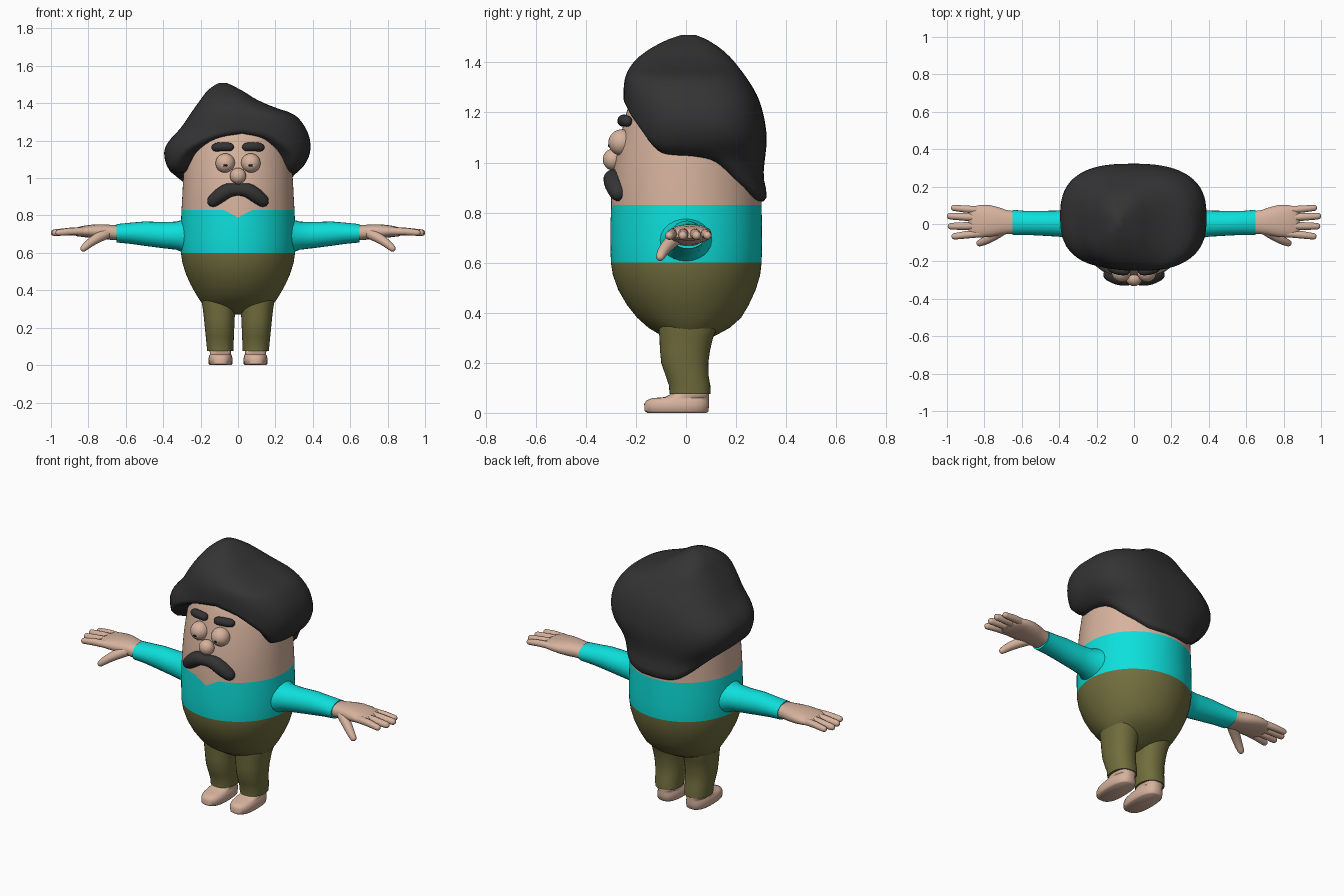
import bpy, bmesh, math
from mathutils import Vector

if "Cube" in bpy.data.objects:
    bpy.data.objects.remove(bpy.data.objects["Cube"])


def material(name, rgb):
    m = bpy.data.materials.new(name)
    m.diffuse_color = (*rgb, 1)
    m.use_nodes = True
    m.node_tree.nodes["Principled BSDF"].inputs["Base Color"].default_value = m.diffuse_color
    return m


SKIN = material("skin", (0.68, 0.45, 0.34))
SHIRT = material("turquoise", (0.004, 0.74, 0.71))
PANTS = material("olive", (0.165, 0.155, 0.047))
HAIR = material("charcoal", (0.034, 0.034, 0.034))
WHITE = material("eye white", (0.8, 0.8, 0.78))
BLACK = material("pupil black", (0.01, 0.01, 0.01))


def loft(name, rings, mats, row_mat=lambda i: 0, subdiv=0, angle=50):
    """Skin a list of equal rings and close both ends."""
    bm = bmesh.new()
    vs = [[bm.verts.new(p) for p in r] for r in rings]
    n = len(rings[0])
    for i in range(len(vs) - 1):
        for j in range(n):
            k = (j + 1) % n
            f = bm.faces.new((vs[i][j], vs[i][k], vs[i + 1][k], vs[i + 1][j]))
            f.material_index = row_mat(i)
    bm.faces.new(vs[0]).material_index = row_mat(0)
    bm.faces.new(vs[-1]).material_index = row_mat(len(vs) - 2)
    bmesh.ops.recalc_face_normals(bm, faces=bm.faces)
    me = bpy.data.meshes.new(name)
    bm.to_mesh(me)
    bm.free()
    for m in mats:
        me.materials.append(m)
    ob = bpy.data.objects.new(name, me)
    bpy.context.collection.objects.link(ob)
    bpy.ops.object.select_all(action='DESELECT')
    ob.select_set(True)
    bpy.context.view_layer.objects.active = ob
    if subdiv:
        ob.modifiers.new("smooth", 'SUBSURF').levels = subdiv
        ob.modifiers["smooth"].render_levels = subdiv
    bpy.ops.object.shade_smooth_by_angle(angle=math.radians(angle))
    return ob


def unit(t, p=2.0):
    """Point on a superellipse, t = 0 faces the front."""
    c, s = math.sin(t), -math.cos(t)
    r = (abs(c) ** p + abs(s) ** p) ** (-1 / p)
    return c * r, s * r


def zring(z, xl, xr, yf, yb, n=32, p=2.0):
    pts = []
    for j in range(n):
        u, v = unit(2 * math.pi * j / n, p)
        pts.append(((xl + xr) / 2 + u * (xr - xl) / 2, (yf + yb) / 2 + v * (yb - yf) / 2, z))
    return pts


def xring(x, yc, zc, hy, hz, n=24, p=2.0):
    return [(x, yc + hy * u, zc + hz * v) for u, v in (unit(2 * math.pi * j / n, p) for j in range(n))]


def tube(name, pts, radii, mat, flat=1.0, subdiv=1):
    """Round-ended tube along a path; flat squashes it vertically."""
    pts = [Vector(p) for p in pts]
    d0, d1 = (pts[0] - pts[1]).normalized(), (pts[-1] - pts[-2]).normalized()
    caps = (1.45, 1.1, 0.6)
    st = [(pts[0] + d0 * radii[0] * math.sin(a), radii[0] * math.cos(a), -d0) for a in caps]
    for i, p in enumerate(pts):
        st.append((p, radii[i], (pts[min(i + 1, len(pts) - 1)] - pts[max(i - 1, 0)]).normalized()))
    st += [(pts[-1] + d1 * radii[-1] * math.sin(a), radii[-1] * math.cos(a), d1) for a in caps[::-1]]
    rings = []
    for c, r, d in st:
        side = d.cross(Vector((0, 0, 1))).normalized()
        up = side.cross(d)
        rings.append([c + side * r * math.cos(a) + up * r * flat * math.sin(a)
                      for a in (2 * math.pi * k / 14 for k in range(14))])
    return loft(name, rings, [mat], subdiv=subdiv, angle=80)


def ball(name, c, r, mat):
    rings = [zring(c[2] - r[2] * math.cos(a), c[0] - r[0] * math.sin(a), c[0] + r[0] * math.sin(a),
                   c[1] - r[1] * math.sin(a), c[1] + r[1] * math.sin(a), 28)
             for a in (0.02 + (math.pi - 0.04) * i / 18 for i in range(19))]
    return loft(name, rings, [mat], angle=80)


def curve(table, x):
    """Smooth interpolation through (x, value) pairs."""
    if x <= table[0][0]:
        return table[0][1]
    for i in range(len(table) - 1):
        (x0, y0), (x1, y1) = table[i], table[i + 1]
        if x <= x1:
            a, b = table[max(i - 1, 0)], table[min(i + 2, len(table) - 1)]
            h, t = x1 - x0, (x - x0) / (x1 - x0)
            m0, m1 = (y1 - a[1]) / (x1 - a[0]) * h, (b[1] - y0) / (b[0] - x0) * h
            return ((2*t**3 - 3*t*t + 1) * y0 + (t**3 - 2*t*t + t) * m0
                    + (3*t*t - 2*t**3) * y1 + (t**3 - t*t) * m1)
    return table[-1][1]


# Body: trousers, shirt and head in one egg-shaped loft (z, half width, front, back)
body = [(.27, .03, -.02, .03), (.285, .12, -.06, .07), (.31, .17, -.10, .12), (.34, .20, -.15, .175),
        (.38, .225, -.195, .22), (.43, .253, -.235, .25), (.49, .28, -.27, .278), (.55, .298, -.292, .296),
        (.60, .305, -.30, .302), (.68, .306, -.302, .304), (.76, .305, -.302, .303), (.83, .302, -.30, .302),
        (.90, .298, -.298, .30), (.98, .294, -.288, .298), (1.06, .288, -.272, .295), (1.14, .278, -.253, .285),
        (1.21, .26, -.235, .27), (1.28, .22, -.20, .22), (1.32, .15, -.14, .15)]
rings = [zring(z, -w, w, f, b, 96) for z, w, f, b in body]
# V-shaped neckline
rings[11] = [(x, y, z - .042 * max(0, 1 - abs(x) / .075) * (y < 0)) for x, y, z in rings[11]]
loft("body", rings, [PANTS, SHIRT, SKIN], lambda i: 0 if i < 8 else 1 if i < 11 else 2)

# Hair: asymmetric swept mass with an arched hairline and a low nape
left = [(.84, -.25), (.92, -.28), (.97, -.305), (1.05, -.372), (1.13, -.395), (1.19, -.375), (1.27, -.305),
        (1.35, -.25), (1.42, -.20), (1.46, -.17), (1.49, -.135), (1.509, -.10)]
right = [(.84, .25), (.92, .27), (.97, .285), (1.02, .31), (1.08, .362), (1.15, .387), (1.23, .378), (1.30, .34),
         (1.345, .29), (1.38, .19), (1.42, .10), (1.46, .035), (1.49, -.02), (1.509, -.06)]
front = [(.84, -.235), (1.1, -.24), (1.2, -.247), (1.33, -.245), (1.4, -.21), (1.45, -.15), (1.49, -.075), (1.509, -.02)]
back = [(.84, .322), (.88, .322), (.95, .31), (1.1, .322), (1.22, .302), (1.3, .267), (1.4, .195), (1.45, .145),
        (1.49, .085), (1.509, .04)]
hairline = [(0, 1.237), (22, 1.21), (40, 1.14), (52, 1.07), (62, 1.035), (90, 1.022), (108, 1.0),
            (128, .92), (148, .855), (180, .842)]
N, ROWS, TOP = 80, 30, 1.509
rings = []
for i in range(-2, ROWS + 1):
    ring = []
    for j in range(N):
        t = 2 * math.pi * j / N
        zb = curve(hairline, math.degrees(min(t, 2 * math.pi - t)))
        q = max(i, 0) / ROWS
        z = zb + .018 + (TOP - zb - .018) * math.sin(q * math.pi / 2)
        scale = 1.0
        if i < 0:
            z, scale = (zb, .70) if i == -2 else (zb + .002, .95)
        xl, xr, yf, yb = (curve(c, z) for c in (left, right, front, back))
        u, v = unit(t, 2.7)
        ring.append(((xl + xr) / 2 + scale * u * (xr - xl) / 2, (yf + yb) / 2 + scale * v * (yb - yf) / 2, z))
    rings.append(ring)
loft("hair", rings, [HAIR], angle=80)

# Nose and moustache
ball("nose", (0, -.292, 1.012), (.043, .04, .043), SKIN)
tube("moustache", [(-.13, -.272, .88), (-.09, -.285, .912), (-.045, -.292, .942), (0, -.295, .935),
                   (.045, -.292, .942), (.09, -.285, .912), (.13, -.272, .88)],
     [.036, .043, .042, .028, .042, .043, .036], HAIR)

for s, side in ((1, "left"), (-1, "right")):
    # Eyes with a narrow slit and pupil under heavy lids
    ball(side + "_eye", (s * .068, -.258, 1.08), (.052, .052, .052), SKIN)
    ball(side + "_eye_slit", (s * .068, -.300, 1.069), (.026, .008, .006), WHITE)
    ball(side + "_pupil", (s * .068, -.304, 1.068), (.012, .008, .0075), BLACK)
    # Eyebrow
    tube(side + "_eyebrow", [(s * .046, -.252, 1.166), (s * .085, -.25, 1.169), (s * .118, -.236, 1.165)],
         [.024, .025, .024], HAIR)

    # Sleeve, flared where it meets the body
    sleeve = [(.25, 0, .69, .12, .10), (.295, 0, .69, .10, .088), (.33, 0, .692, .08, .075), (.40, .002, .695, .07, .07),
              (.50, .004, .703, .066, .065), (.58, .006, .705, .064, .056), (.65, .008, .705, .068, .049)]
    loft(side + "_sleeve", [xring(s * a, *r) for a, *r in sleeve], [SHIRT])

    # Palm
    palm = [(.63, .008, .706, .06, .04), (.68, .01, .71, .064, .04), (.72, .014, .713, .074, .04),
            (.77, .016, .715, .085, .037), (.82, .015, .715, .087, .031), (.86, .012, .713, .082, .024),
            (.885, .010, .712, .068, .014)]
    loft(side + "_palm", [xring(s * a, *r, p=2.4) for a, *r in palm], [SKIN], angle=70)

    # Fingers and thumb
    for k, (y0, y1, tip, r) in enumerate([(.074, .086, .978, .019), (.034, .042, 1.0, .021),
                                          (-.010, -.012, .995, .021), (-.050, -.066, .975, .020)]):
        tube(f"{side}_finger_{k + 1}", [(s * .82, y0, .716), (s * .90, (y0 + y1) / 2, .714), (s * (tip - r * .8), y1, .708)],
             [r * 1.05, r, r * .85], SKIN, subdiv=0)
    tube(side + "_thumb", [(s * .70, -.03, .705), (s * .755, -.065, .68), (s * .80, -.092, .648), (s * .825, -.102, .625)],
         [.03, .028, .023, .019], SKIN)

    # Trouser leg (z, inner x, outer x, front, back)
    leg = [(.075, .025, .165, -.066, .098), (.11, .024, .168, -.068, .097), (.15, .022, .172, -.082, .09),
           (.20, .020, .177, -.099, .089), (.25, .018, .182, -.104, .096), (.30, .014, .188, -.106, .108),
           (.34, .008, .195, -.11, .125), (.42, .005, .20, -.11, .13)]
    loft(side + "_trouser_leg", [[(s * x, y, z) for x, y, z in zring(z, *r, p=2.3)] for z, *r in leg], [PANTS])

    # Foot with a flat sole and rounded toe
    foot = [(0, .037, .150, -.155, .082), (.007, .030, .157, -.165, .09), (.035, .029, .158, -.167, .092),
            (.050, .033, .154, -.158, .092), (.059, .038, .149, -.135, .092), (.063, .038, .150, -.085, .092),
            (.075, .036, .152, -.06, .092), (.10, .036, .152, -.055, .09)]
    loft(side + "_foot", [[(s * x, y, z) for x, y, z in zring(z, *r, p=2.6)] for z, *r in foot], [SKIN])
